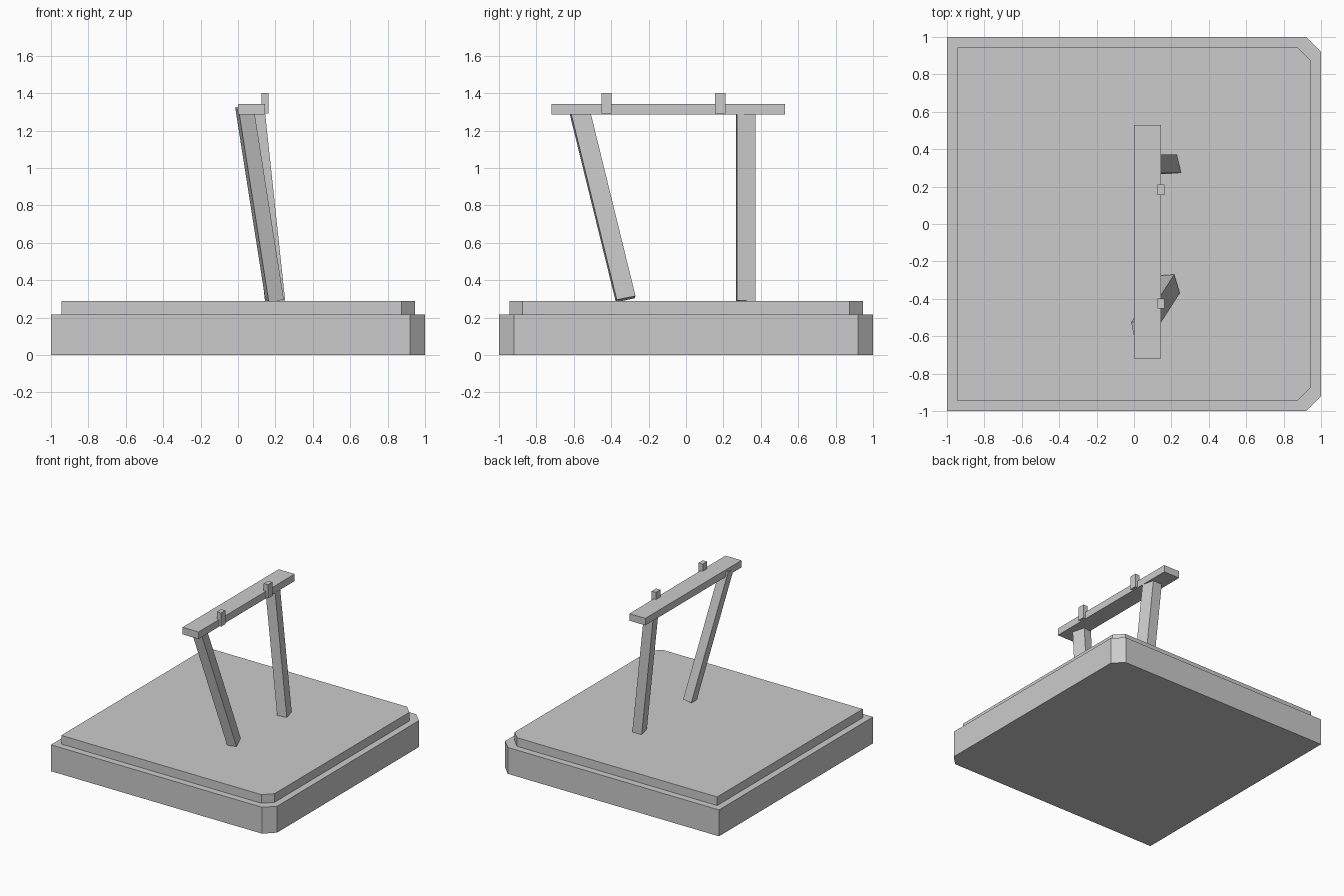
import bpy, bmesh
from mathutils import Vector

if "Cube" in bpy.data.objects:
    bpy.data.objects.remove(bpy.data.objects["Cube"])


def prism(name, bottom, rise):
    """Closed prism: an outline of 3D points swept along a vector."""
    bm = bmesh.new()
    face = bm.faces.new([bm.verts.new(p) for p in bottom])
    new = bmesh.ops.extrude_face_region(bm, geom=[face], use_keep_orig=True)["geom"]
    bmesh.ops.translate(bm, vec=Vector(rise),
                        verts=[v for v in new if isinstance(v, bmesh.types.BMVert)])
    bmesh.ops.recalc_face_normals(bm, faces=bm.faces)
    mesh = bpy.data.meshes.new(name)
    bm.to_mesh(mesh)
    bm.free()
    obj = bpy.data.objects.new(name, mesh)
    bpy.context.collection.objects.link(obj)
    return obj


def box(name, x0, x1, y0, y1, z0, z1):
    return prism(name, [(x0, y0, z0), (x1, y0, z0), (x1, y1, z0), (x0, y1, z0)],
                 (0, 0, z1 - z0))


def slab(name, r, cut, z0, z1):
    """Square slab with its two right-hand corners cut off."""
    pts = [(-r, -r), (r - cut, -r), (r, -r + cut), (r, r - cut), (r - cut, r), (-r, r)]
    return prism(name, [(x, y, z0) for x, y in pts], (0, 0, z1 - z0))


def leg(name, section, rise, z_low):
    """Leaning post with ends cut square to its axis."""
    level = [-(x * rise[0] + y * rise[1]) / rise[2] for x, y in section]
    low = min(level)
    return prism(name, [(x, y, z_low + h - low) for (x, y), h in zip(section, level)], rise)


# Stepped base
slab("base_lower", 1.0, 0.08, 0.0, 0.217)
slab("base_upper", 0.945, 0.07, 0.217, 0.288)

# Leaning legs
leg("front_leg", [(0.215, -0.27), (0.245, -0.37), (0.165, -0.375), (0.145, -0.275)],
    (-0.16, -0.25, 1.02), 0.282)
leg("rear_leg", [(0.228, 0.372), (0.252, 0.273), (0.17, 0.266), (0.145, 0.37)],
    (-0.11, 0.0, 1.03), 0.28)

# Top rail and its two pegs
box("top_rail", 0.0, 0.145, -0.72, 0.528, 1.285, 1.343)
for label, y in (("front", -0.425), ("rear", 0.183)):
    box(label + "_peg", 0.125, 0.164, y - 0.028, y + 0.028, 1.29, 1.402)
